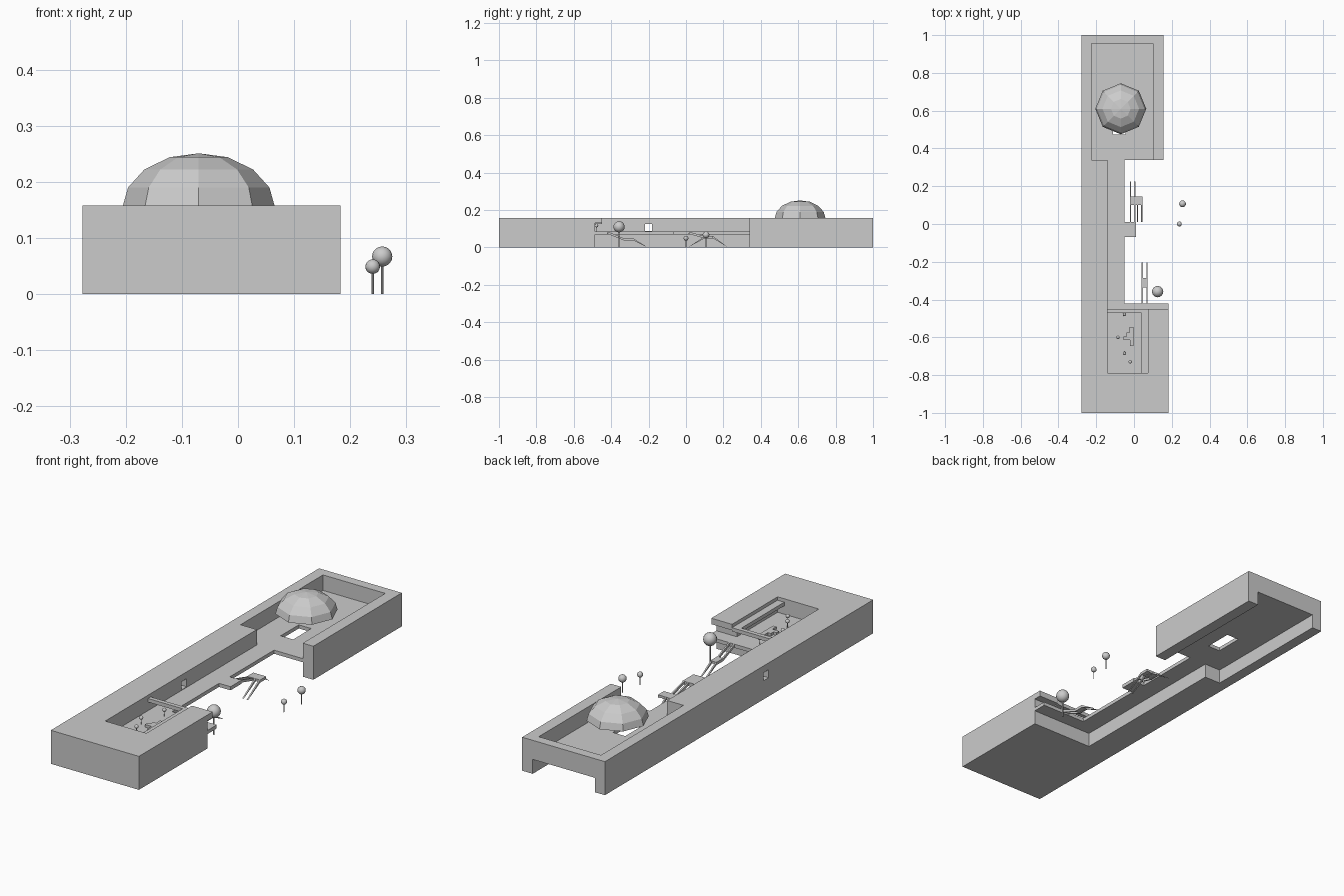
import bpy, bmesh, math
from mathutils import Vector

if "Cube" in bpy.data.objects:
    bpy.data.objects.remove(bpy.data.objects["Cube"])


def finish(name, bm):
    bmesh.ops.recalc_face_normals(bm, faces=bm.faces)
    me = bpy.data.meshes.new(name)
    bm.to_mesh(me)
    bm.free()
    ob = bpy.data.objects.new(name, me)
    bpy.context.collection.objects.link(ob)
    return ob


def prism(name, pts, z0, z1):
    bm = bmesh.new()
    f = bm.faces.new([bm.verts.new((x, y, z0)) for x, y in pts])
    r = bmesh.ops.extrude_face_region(bm, geom=[f])
    vs = [g for g in r['geom'] if isinstance(g, bmesh.types.BMVert)]
    bmesh.ops.translate(bm, verts=vs, vec=(0, 0, z1 - z0))
    return finish(name, bm)


def box(name, x0, x1, y0, y1, z0, z1):
    return prism(name, [(x0, y0), (x1, y0), (x1, y1), (x0, y1)], z0, z1)


def cut(target, cutter):
    cutter.hide_render = True
    cutter.hide_viewport = True
    m = target.modifiers.new(cutter.name, 'BOOLEAN')
    m.operation = 'DIFFERENCE'
    m.solver = 'EXACT'
    m.object = cutter


def tree(name, x, y, base, centre, r, stem):
    bm = bmesh.new()
    bmesh.ops.create_cone(bm, cap_ends=True, segments=8, radius1=stem, radius2=stem, depth=centre - base)
    bmesh.ops.translate(bm, verts=bm.verts, vec=(x, y, (base + centre) / 2))
    s = bmesh.ops.create_uvsphere(bm, u_segments=16, v_segments=10, radius=r)
    bmesh.ops.translate(bm, verts=s['verts'], vec=(x, y, centre))
    ob = finish(name, bm)
    for p in ob.data.polygons:
        p.use_smooth = len(p.vertices) < 5
    bpy.context.view_layer.objects.active = ob
    ob.select_set(True)
    bpy.ops.object.shade_smooth_by_angle(angle=math.radians(40))
    ob.select_set(False)


def stringers(name, x0, x1, path, w=0.007, t=0.012):
    # two sloping side beams following (y, z) points
    bm = bmesh.new()
    for xa in (x0, x1 - w):
        side = [(y, z) for y, z in path] + [(y, max(z - t, 0)) for y, z in reversed(path) if z > 0]
        f = bm.faces.new([bm.verts.new((xa, y, z)) for y, z in side])
        r = bmesh.ops.extrude_face_region(bm, geom=[f])
        vs = [g for g in r['geom'] if isinstance(g, bmesh.types.BMVert)]
        bmesh.ops.translate(bm, verts=vs, vec=(w, 0, 0))
    return finish(name, bm)


ROOF, DECK, UNDER = 0.158, 0.085, 0.068

# main building mass
building = prism('building', [(-.277, -1), (.183, -1), (.183, -.487), (-.14, -.487), (-.14, .34),
                              (.155, .34), (.155, 1), (-.277, 1)], 0, ROOF)
cut(building, box('pit_cutter', -.14, .075, -.79, -.4, DECK, .3))
cut(building, prism('court_cutter', [(-.225, .34), (-.14, .34), (-.14, .2), (.10, .2),
                                     (.10, .955), (-.225, .955)], DECK, .3))
cut(building, prism('undercroft_cutter', [(-.225, .34), (-.14, .34), (-.14, .2), (.10, .2),
                                          (.10, 1.1), (-.225, 1.1)], -.1, UNDER))
cut(building, box('light_well_cutter', -.11, -.045, .475, .61, 0.03, .12))
cut(building, box('window_cutter', -.4, 0, -.22, -.183, .088, .126))

# terrace deck, wrapping round the south wing
prism('terrace', [(-.14, -.487), (-.14, .34), (-.05, .34), (-.05, .01), (.01, .01), (.01, -.07),
                  (-.05, -.07), (-.05, -.42), (.183, -.42), (.183, -.487)], UNDER, DECK)

# roof overhang and courtyard canopy
box('roof_overhang', .075, .183, -.487, -.45, .13, ROOF)
prism('court_canopy', [(-.14, -.47), (.04, -.47), (.04, -.79), (.075, -.79), (.075, -.45),
                       (-.14, -.45)], .125, .142)

# faceted dome
bm = bmesh.new()
rings = [[bm.verts.new((-.07 + r * math.cos(a * math.pi / 4), .61 + r * math.sin(a * math.pi / 4), z))
          for a in range(8)] for r, z in [(.135, .158), (.126, .19), (.097, .222), (.052, .244)]]
for lo, hi in zip(rings, rings[1:]):
    for i in range(8):
        j = (i + 1) % 8
        bm.faces.new((lo[i], lo[j], hi[j], hi[i]))
tip = bm.verts.new((-.07, .61, .251))
for i in range(8):
    bm.faces.new((rings[-1][i], rings[-1][(i + 1) % 8], tip))
finish('dome', bm)

# stairs with landings
stringers('north_stair_upper', -.022, .008, [(.01, .085), (.10, .06), (.145, .06), (.225, 0)])
stringers('north_stair_return', .015, .045, [(.01, 0), (.10, .06), (.145, .06)])
box('north_landing', -.022, .045, .10, .145, .05, .061)
stringers('south_stair', .04, .072, [(-.42, .085), (-.335, .05), (-.285, .05), (-.205, 0)])
box('south_landing', .04, .072, -.335, -.285, .04, .051)

# garden trees
tree('tree_large', .125, -.358, 0, .11, .03, .003)
tree('tree_medium', .257, .107, 0, .067, .018, .002)
tree('tree_small', .24, 0, 0, .049, .013, .002)

# courtyard planting and low seats
for i, (x, y) in enumerate([(-.085, -.6), (-.05, -.685), (-.02, -.73), (-.05, -.478)]):
    tree(f'court_tree_{i}', x, y, DECK, .116, .009, .0015)
prism('court_seats', [(-.055, -.615), (-.02, -.615), (-.02, -.645), (-.003, -.645), (-.003, -.545),
                      (-.025, -.545), (-.025, -.575), (-.04, -.575), (-.04, -.595), (-.055, -.595)],
      DECK, .098)
